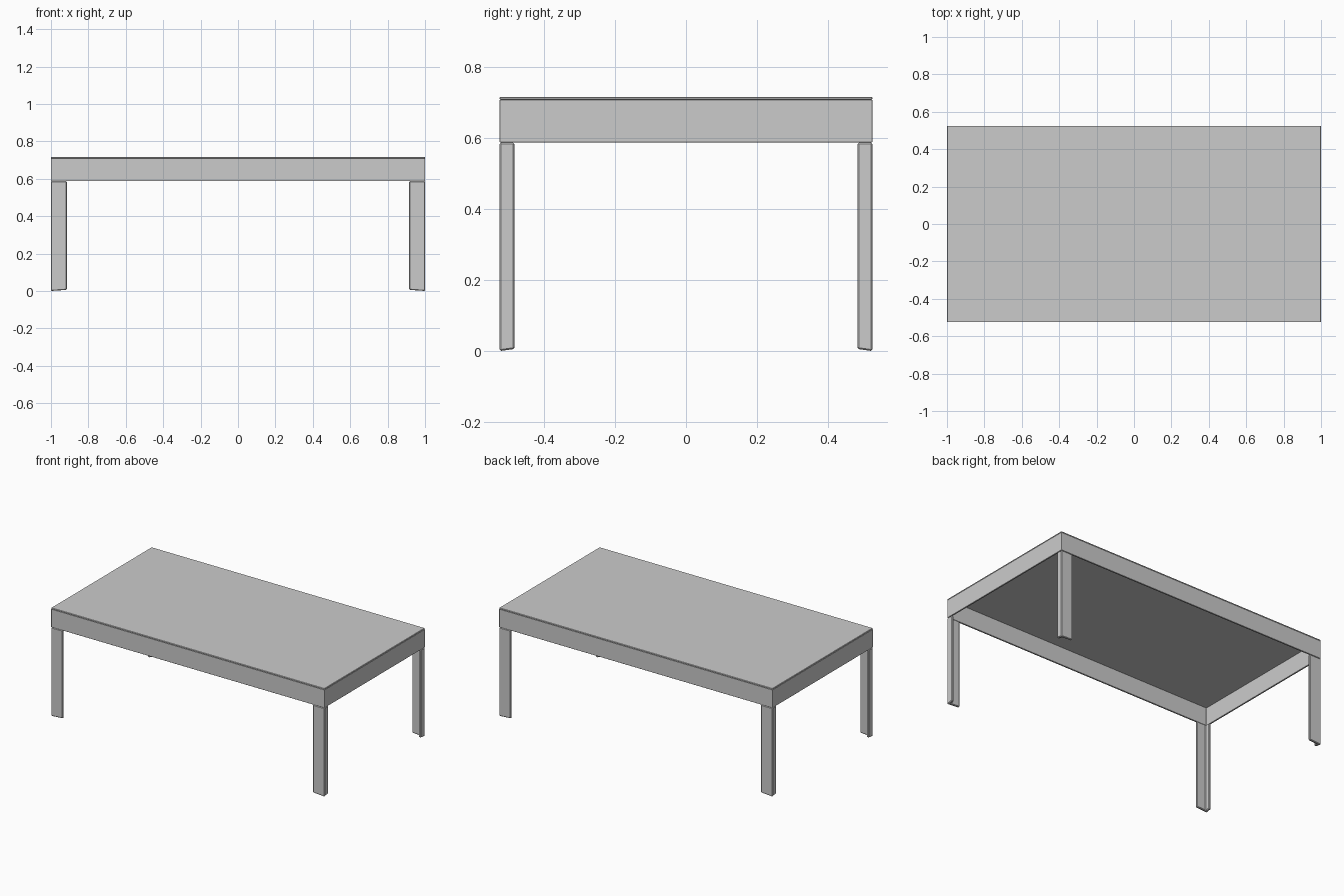
import bpy, bmesh

if "Cube" in bpy.data.objects:
    bpy.data.objects.remove(bpy.data.objects["Cube"])

W, D, H = 1.0, 0.525, 0.716      # half length, half depth, height
APRON_Z, SLAB, T = 0.588, 0.008, 0.01


def finish(name, bm, bevel):
    bmesh.ops.recalc_face_normals(bm, faces=bm.faces)
    me = bpy.data.meshes.new(name)
    bm.to_mesh(me)
    bm.free()
    ob = bpy.data.objects.new(name, me)
    bpy.context.collection.objects.link(ob)
    mod = ob.modifiers.new("soft_edges", 'BEVEL')
    mod.width, mod.segments = bevel, 1
    return ob


def box(name, lo, hi, bevel=0.002):
    bm = bmesh.new()
    bmesh.ops.create_cube(bm, size=1)
    for v in bm.verts:
        v.co = [hi[i] if v.co[i] > 0 else lo[i] for i in range(3)]
    return finish(name, bm, bevel)


# Table top sheet
box("table_top", (-W, -D, H - SLAB), (W, D, H))

# Thin apron frame, open underneath
bm = bmesh.new()
rings = []
for inset, z in ((0, APRON_Z), (0, H - SLAB), (T, H - SLAB), (T, APRON_Z)):
    x, y = W - inset, D - inset
    rings.append([bm.verts.new((a * x, b * y, z))
                  for a, b in ((-1, -1), (1, -1), (1, 1), (-1, 1))])
for r in range(4):
    a, b = rings[r], rings[(r + 1) % 4]
    for i in range(4):
        j = (i + 1) % 4
        bm.faces.new((a[i], a[j], b[j], b[i]))
finish("apron", bm, 0.001)


# Angle-section legs: wide face along the front, short return on the side,
# ends slightly raised away from the outer corner
def leg(name, sx, sy):
    lx, ly, tx, ty = 0.085, 0.042, 0.018, 0.014
    prof = [(0, 0), (lx, 0), (lx, ty), (tx, ty), (tx, ly), (0, ly)]
    bm = bmesh.new()
    low, top = [], []
    for x, y in prof:
        lift = 0.006 * max(x / lx, y / ly)
        p = (sx * (W - x), sy * (D - y))
        low.append(bm.verts.new((*p, lift)))
        top.append(bm.verts.new((*p, APRON_Z - 0.001)))
    # split the end caps into the two arms and corner
    for r in (low, top):
        bm.faces.new((r[0], r[1], r[2], r[3]))
        bm.faces.new((r[0], r[3], r[4], r[5]))
    for i in range(6):
        j = (i + 1) % 6
        bm.faces.new((low[i], low[j], top[j], top[i]))
    finish(name, bm, 0.004)


for sx, xn in ((-1, "left"), (1, "right")):
    for sy, yn in ((-1, "front"), (1, "back")):
        leg(f"{yn}_{xn}_leg", sx, sy)
